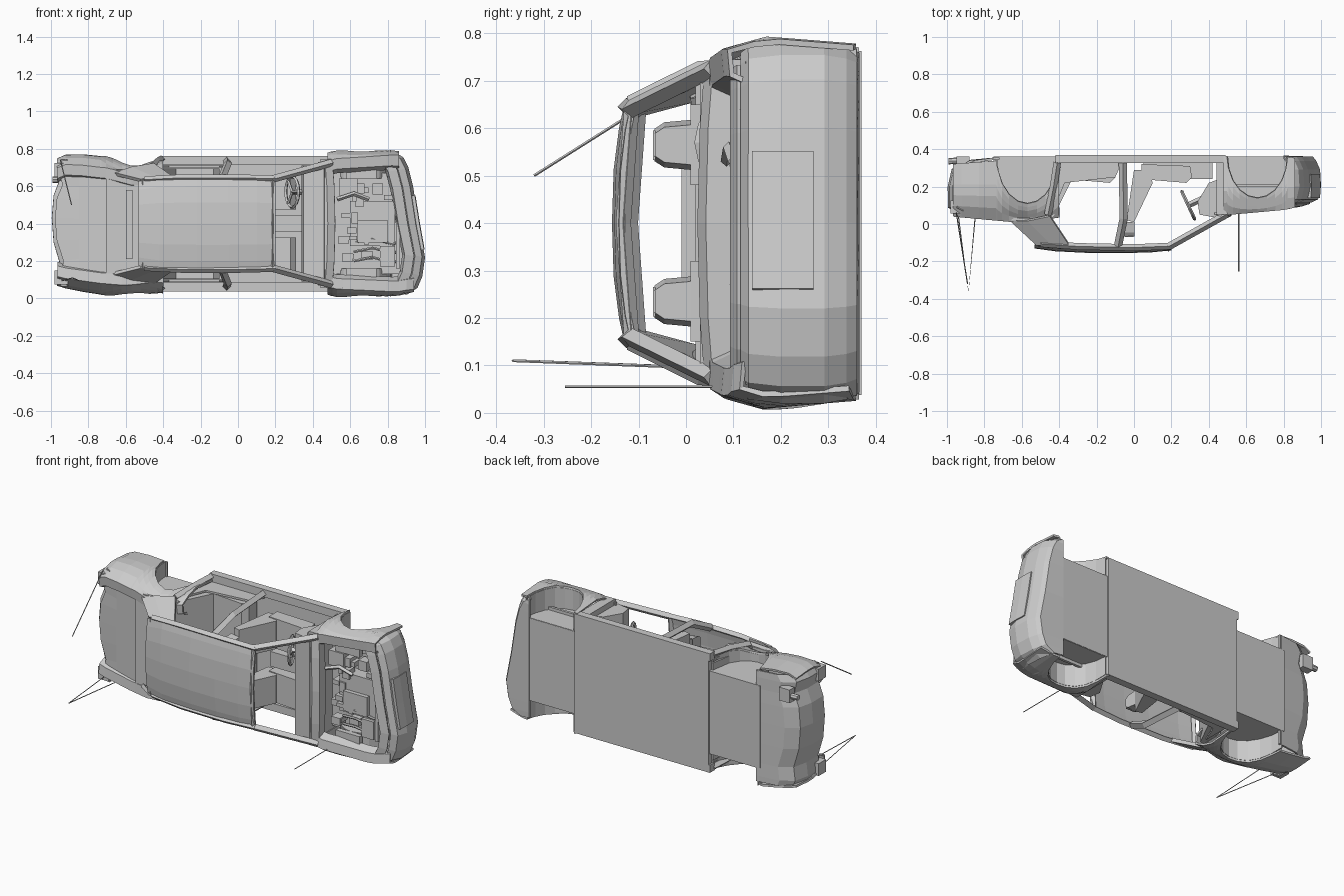
import bpy, bmesh, math, random
from mathutils import Vector

if "Cube" in bpy.data.objects:
    bpy.data.objects.remove(bpy.data.objects["Cube"])
random.seed(4)
ZC = 0.40  # car lies with its roof to -y, nose to +x, width along z


def finish(name, bm):
    bmesh.ops.recalc_face_normals(bm, faces=bm.faces)
    me = bpy.data.meshes.new(name)
    bm.to_mesh(me)
    bm.free()
    ob = bpy.data.objects.new(name, me)
    bpy.context.collection.objects.link(ob)
    return ob


def loft(name, rings, thick=0.012):
    """Skin rows of (x, y, offset from centre) points into a sheet."""
    bm = bmesh.new()
    vs = [[bm.verts.new((x, y, ZC + h)) for x, y, h in r] for r in rings]
    for a, b in zip(vs, vs[1:]):
        for i in range(len(a) - 1):
            bm.faces.new((a[i], a[i + 1], b[i + 1], b[i]))
    ob = finish(name, bm)
    m = ob.modifiers.new("thickness", 'SOLIDIFY')
    m.thickness, m.offset = thick, 0
    return ob


def prism(name, prof, h0, h1):
    """Extrude an (x, y) outline across the car."""
    bm = bmesh.new()
    a = [bm.verts.new((x, y, ZC + h0)) for x, y in prof]
    b = [bm.verts.new((x, y, ZC + h1)) for x, y in prof]
    n = len(prof)
    bm.faces.new(a)
    bm.faces.new(b[::-1])
    for i in range(n):
        bm.faces.new((a[i], a[(i + 1) % n], b[(i + 1) % n], b[i]))
    return finish(name, bm)


def box(name, x0, x1, y0, y1, h0, h1):
    return prism(name, [(x0, y0), (x1, y0), (x1, y1), (x0, y1)], h0, h1)


def beam(name, pts, r, res=0):
    cu = bpy.data.curves.new(name, 'CURVE')
    cu.dimensions = '3D'
    cu.bevel_depth, cu.bevel_resolution, cu.use_fill_caps = r, res, True
    sp = cu.splines.new('POLY')
    sp.use_smooth = False
    sp.points.add(len(pts) - 1)
    for p, (x, y, h) in zip(sp.points, pts):
        p.co = (x, y, ZC + h, 1)
    ob = bpy.data.objects.new(name, cu)
    bpy.context.collection.objects.link(ob)
    return ob


def interp(x, table):
    for (a, ya), (b, yb) in zip(table, table[1:]):
        if x <= b:
            return ya + (yb - ya) * max(0, (x - a) / (b - a))
    return table[-1][1]


SIDE = [(0.03, 0.315), (0.08, 0.35), (0.17, 0.375), (0.36, 0.36)]
# the left flank is dented behind the door, the right one bulges
BULGE = {1: [(-.98, -.035), (-.9, .0), (-.7, -.02), (-.55, -.06), (-.42, -.04),
             (.45, -.012), (.52, .012), (.85, .012), (.97, -.025)],
         -1: [(-.98, -.05), (-.9, -.025), (-.75, .0), (-.6, .012), (-.42, -.008),
              (.45, -.012), (.52, .014), (.85, .008), (.97, -.02)]}


def half(x, y, s):
    return interp(y, SIDE) + interp(x, BULGE[s])


def fender(name, xs, top, low, arch, s):
    """Curved side skin with a wheel arch cut out of its lower edge."""
    cx, rx, ry = arch
    rings = []
    for x in xs:
        yt, yb = interp(x, top), interp(x, low)
        u = (x - cx) / rx
        if abs(u) < 1:
            yb = min(yb, 0.36 - ry * math.sqrt(1 - u * u))
        inner = half(x, yt, s) - 0.07
        ring = [(x, yt + 0.05, s * inner), (x, yt + 0.005, s * (inner + 0.02))]
        for k in range(6):
            y = yt + (yb - yt) * k / 5
            ring.append((x, y, s * half(x, y, s)))
        rings.append(ring)
    loft(name, rings)
    # wheel well liner and its inner wall
    arc = [(cx - rx * math.cos(math.pi * i / 10),
            0.36 - ry * math.sin(math.pi * i / 10)) for i in range(11)]
    loft(name + "_well", [[(x, y, s * .25), (x, y, s * (half(x, y, s) - .004))] for x, y in arc], .006)
    prism(name + "_well_wall", arc, s * 0.24, s * 0.252)


def arch_xs(x0, x1, cx, rx, more):
    a = [cx - rx * math.cos(math.pi * i / 10) for i in range(11)]
    return sorted([x for x in a if x0 < x < x1] + [x0, x1] + more)


for s, tag in ((1, "left"), (-1, "right")):
    xs = arch_xs(0.48, 0.82, 0.66, 0.162, [0.86] + ([0.9, 0.94] if s < 0 else []))
    fender("front_fender_" + tag, xs, [(0.46, 0.05), (0.8, 0.08), (0.9, 0.10), (0.97, 0.13)],
           [(0.45, 0.365), (0.8, 0.36), (0.97, 0.34)], (0.66, 0.16, 0.22), s)
    xs = arch_xs(-0.74, -0.40, -0.57, 0.168, [-0.965, -0.92, -0.83])
    fender("rear_quarter_" + tag, xs, [(-0.97, 0.045), (-0.7, 0.02), (-0.6, 0.01), (-0.4, 0.04)],
           [(-0.97, 0.32), (-0.4, 0.365)], (-0.57, 0.165, 0.25), s)
    # body side frame: sill, pillars, roof rails
    box("sill_" + tag, -0.42, 0.49, 0.325, 0.37, s * 0.315, s * 0.362)
    box("hinge_pillar_" + tag, 0.44, 0.50, 0.05, 0.34, s * 0.29, s * 0.345)
    beam("lock_pillar_" + tag, [(-.41, .33, s * .345), (-.43, .2, s * .335), (-.46, .05, s * .31)], .02)
    beam("centre_pillar_" + tag, [(-.06, .335, s * .335), (-.055, .03, s * .32), (-.085, -.115, s * .247)], .022)
    beam("windscreen_pillar_" + tag, [(.5, .055, s * .325), (.19, -.118, s * .24)], .02)
    beam("roof_rail_" + tag, [(.2, -.118, s * .24), (0, -.126, s * .245), (-.3, -.12, s * .245), (-.5, -.105, s * .235)], .018)
    loft("rear_pillar_" + tag, [[(-.66, .02, s * .265), (-.52, -.11, s * .23)],
                                [(-.57, .02, s * .295), (-.44, -.107, s * .24)],
                                [(-.45, .045, s * .315), (-.35, -.105, s * .245)]], .02)
    # trim inside the rear side opening
    prism("rear_trim_" + tag, [(-.42, .1), (-.37, .22), (-.1, .25), (-.06, .34), (-.42, .34)], s * .30, s * .312)
    # front seat
    c = s * 0.165
    prism("seat_back_" + tag, [(-.04, .02), (.0, .01), (.1, .22), (.08, .29), (.0, .29)], c - .085, c + .085)
    prism("seat_cushion_" + tag, [(.04, .24), (.28, .22), (.31, .25), (.3, .31), (.04, .32)], c - .09, c + .09)
    loft("headrest_" + tag, [[(-.05, y, c - w), (-.05, y, c + w), (0, y, c + w - .01), (0, y, c - w + .01), (-.05, y, c - w)]
                             for y, w in ((-.065, .032), (-.045, .045), (.01, .05))], .006)
    box("headrest_cap_" + tag, -.048, -.002, -.07, -.064, c - .032, c + .03)
    # lamps at both ends, strut towers
    box("tail_lamp_" + tag, -.98, -.91, .055, .125, s * .25, s * .325)
    x = .86 if s > 0 else .93
    box("headlamp_" + tag, x - .06, x, .125, .19, s * .25, s * .34)
    box("strut_tower_" + tag, .58, .74, .11, .14, s * .24, s * .33)

# floor
box("floor_middle", -0.41, 0.49, 0.352, 0.37, -.362, .362)
box("floor_front", 0.48, 0.84, 0.335, 0.362, -.25, .25)
box("floor_rear", -0.75, -0.40, 0.335, 0.36, -.25, .25)

# front bumper, bent because the nose sits askew
nose = [(-.375, .90), (-.34, .955), (-.28, .98), (-.18, .994), (0, .96), (.2, .93), (.3, .905), (.35, .88), (.375, .84)]
loft("front_bumper", [[(x - .05, .12, h * .95), (x - .015, .135, h * .98), (x, .2, h), (x - .005, .29, h),
                       (x - .025, .335, h * .98), (x - .04, .355, h * .96), (.80, .36, h * .95)] for h, x in nose])
loft("nose_panel", [[(x - .055, .113, h * .95), (x - .10, .098, h * .93), (x - .11, .15, h * .92)] for h, x in nose[1:-1]])
loft("grille_panel", [[(x, .14, h), (x + .003, .2, h), (x, .268, h)] for h, x in
                      ((-.14, .986), (0, .961), (.15, .937))], .018)

# tail, pinched inboard of the corners
tail = [(-.335, -.94), (-.30, -.955), (-.22, -.945), (-.1, -.98), (.03, -.99), (.15, -.98), (.23, -.95), (.30, -.965), (.34, -.94)]
loft("rear_panel", [[(x + .03, .075, h), (x, .09, h), (x, .2, h), (x + .02, .29, h), (x + .09, .335, h), (-.72, .352, h)]
                    for h, x in tail])
loft("boot_lid", [[(x + .012, .07, h * .9), (-.85, .055, h * .86), (-.70, .035, h * .83)] for h, x in tail])
box("parcel_shelf", -.705, -.44, .02, .033, -.30, .29)
box("high_brake_lamp", -.60, -.565, -.01, .025, -.19, .18)
box("silencer", -.95, -.88, .315, .362, .20, .28)
beam("exhaust_pipe", [(-.9, .34, .235), (-.992, .336, .235)], 0.017, 2)

# roof with crowned panel and end headers
rings = []
for x, ye, yc, w in ((-.53, -.105, -.125, .225), (-.42, -.115, -.14, .245), (-.22, -.122, -.15, .25),
                     (-.05, -.124, -.15, .25), (.1, -.12, -.145, .248), (.2, -.112, -.135, .242)):
    rings.append([(x, yc + (ye - yc) * abs(f) ** 2.5, w * f) for f in (-1, -.8, -.45, 0, .45, .8, 1)])
loft("roof", rings)
for n, x, y in (("windscreen_header", .185, -.12), ("rear_header", -.51, -.105)):
    beam(n, [(x, y + .005, -.235), (x, y - .012, 0), (x, y + .005, .235)], 0.016)

# cabin: cowl, dashboard, steering wheel, rear bench
loft("cowl", [[(.44 + b, .06 - c, h), (.475 + b, .045 - c, h), (.51 + b, .06 - c, h), (.51 + b, .1, h)]
              for h, b, c in ((-.33, -.01, 0), (-.2, 0, .01), (0, .005, .015), (.2, 0, .01), (.33, -.01, 0))])
box("firewall", .475, .495, .06, .35, -.31, .31)
prism("dashboard", [(.35, .05), (.46, .03), (.48, .06), (.48, .25), (.40, .22), (.34, .12)], -.31, .31)
box("centre_console", .05, .42, .24, .35, -.045, .045)
prism("rear_seat_back", [(-.47, .03), (-.44, .02), (-.33, .24), (-.33, .34), (-.42, .34)], -.295, .295)
prism("rear_seat_cushion", [(-.36, .24), (-.13, .22), (-.1, .25), (-.11, .34), (-.36, .34)], -.295, .295)
axis = Vector((.9, .42, 0)).normalized()
side = Vector((-.42, .9, 0)).normalized()
hub = Vector((.29, .10, .17))
rim = [hub + side * .082 * math.cos(a) + Vector((0, 0, .082 * math.sin(a)))
       for a in [2 * math.pi * i / 14 for i in range(15)]]
beam("steering_wheel", rim, 0.009)
beam("steering_column", [hub, hub + axis * .12], 0.016)
for i in (2, 7, 12):
    beam("steering_spoke", [hub, rim[i]], 0.008)

# open engine bay
box("bay_floor", .49, .88, .20, .215, -.27, .27)
box("engine_block", .60, .84, .12, .21, -.12, .12)
box("intake_cover", .64, .80, .095, .13, -.10, .02)
box("radiator", .845, .865, .11, .30, -.24, .24)
box("battery", .54, .64, .10, .2, .15, .24)
box("air_filter", .76, .84, .10, .2, -.23, -.12)
beam("brace_bar", [(.53, .085, .13), (.62, .09, .16), (.70, .1, .13)], 0.012)
for k in range(3):
    h = -.2 + .05 * k
    beam("hose", [(.62, .13, h), (.72, .1, h + .02), (.83, .12, h - .01), (.85, .14, h)], 0.008, 1)
for k in range(18):
    x, h = random.uniform(.53, .80), random.uniform(-.23, .2)
    y = random.uniform(.09, .13)
    box("engine_part", x, x + random.uniform(.02, .07), y, y + .06, h, h + random.uniform(.02, .06))

# aerials
beam("aerial_rear_left", [(-.95, .06, .34), (-.89, -.32, .10)], 0.003)
beam("aerial_rear_right", [(-.94, .05, -.305), (-.885, -.365, -.29), (-.85, .03, -.305)], 0.003)
beam("aerial_front", [(.56, .07, -.345), (.56, -.255, -.345)], 0.003)
